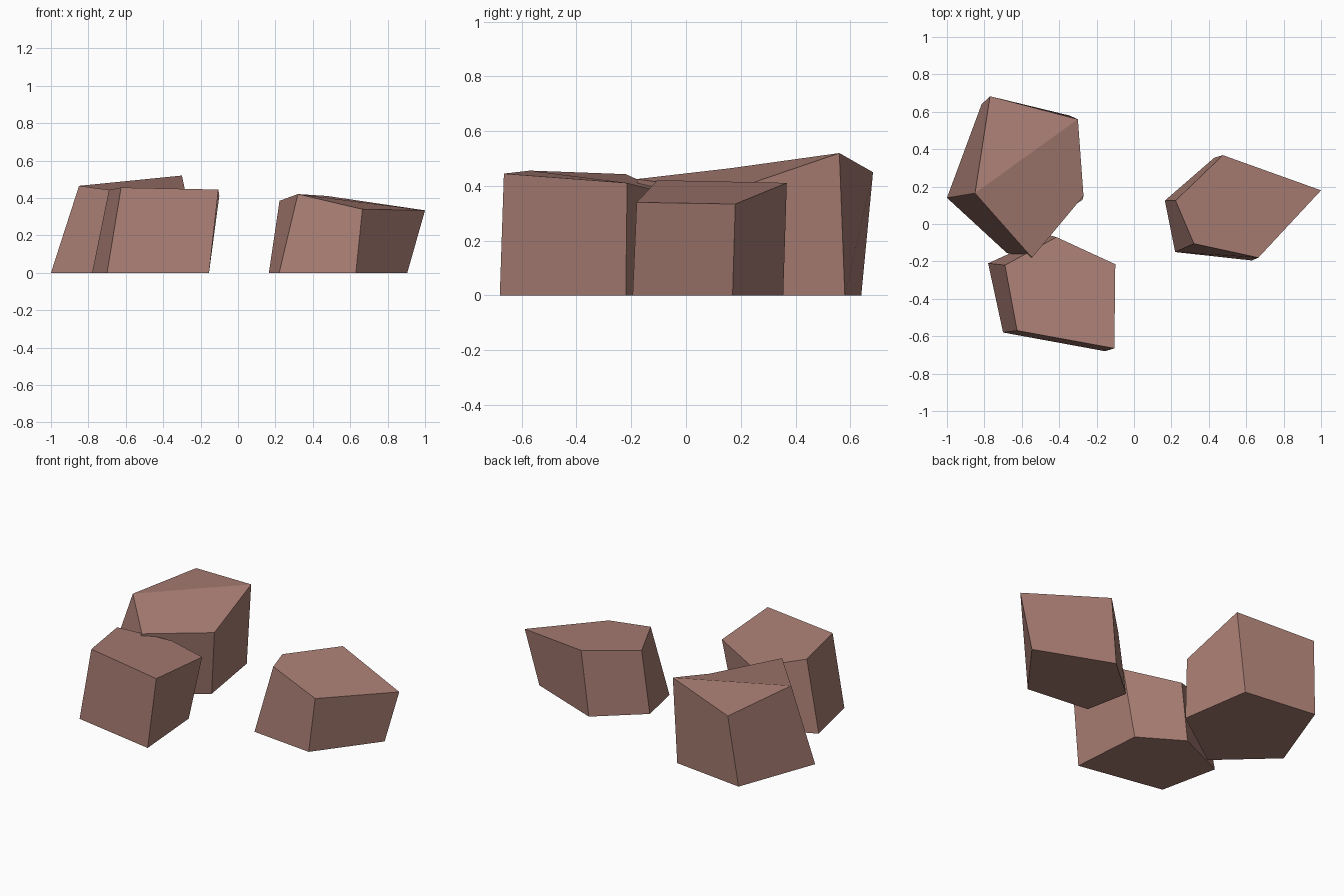
import bpy, bmesh

if "Cube" in bpy.data.objects:
    bpy.data.objects.remove(bpy.data.objects["Cube"])

# One flat colour for all the stones
clay = bpy.data.materials.new("clay_brown")
clay.diffuse_color = (0.40, 0.21, 0.175, 1)
clay.use_nodes = True
clay.node_tree.nodes["Principled BSDF"].inputs["Base Color"].default_value = clay.diffuse_color


def stone(name, base, top, fold=None):
    """Five-sided block: flat base outline, leaning sides, tilted top outline."""
    bm = bmesh.new()
    lo = [bm.verts.new((x, y, 0)) for x, y in base]
    hi = [bm.verts.new(p) for p in top]
    n = len(lo)
    for i in range(n):
        j = (i + 1) % n
        bm.faces.new((lo[i], lo[j], hi[j], hi[i]))
    bm.faces.new(lo[::-1])
    cap = bm.faces.new(hi)
    if fold:  # crease across the top
        bmesh.utils.face_split(cap, hi[fold[0]], hi[fold[1]])
    bmesh.ops.recalc_face_normals(bm, faces=bm.faces)
    mesh = bpy.data.meshes.new(name)
    bm.to_mesh(mesh)
    bm.free()
    mesh.materials.append(clay)
    obj = bpy.data.objects.new(name, mesh)
    bpy.context.collection.objects.link(obj)


# Large stone at the back left
stone("back_stone",
      [(-1.0, .14), (-.68, -.155), (-.275, .13), (-.345, .58), (-.815, .64)],
      [(-.85, .165, .465), (-.545, -.18, .425), (-.27, .15, .38),
       (-.30, .56, .52), (-.77, .683, .45)], fold=(0, 3))

# Stone at the front left
stone("front_stone",
      [(-.78, -.21), (-.70, -.58), (-.155, -.68), (-.19, -.22), (-.45, -.06)],
      [(-.69, -.22, .443), (-.625, -.57, .456), (-.105, -.665, .445),
       (-.10, -.215, .411), (-.415, -.07, .375)])

# Separate stone on the right
stone("right_stone",
      [(.165, .125), (.22, -.15), (.63, -.195), (.905, .17), (.43, .355)],
      [(.222, .125, .385), (.32, -.105, .421), (.665, -.18, .34),
       (1.0, .18, .334), (.475, .368, .411)])
